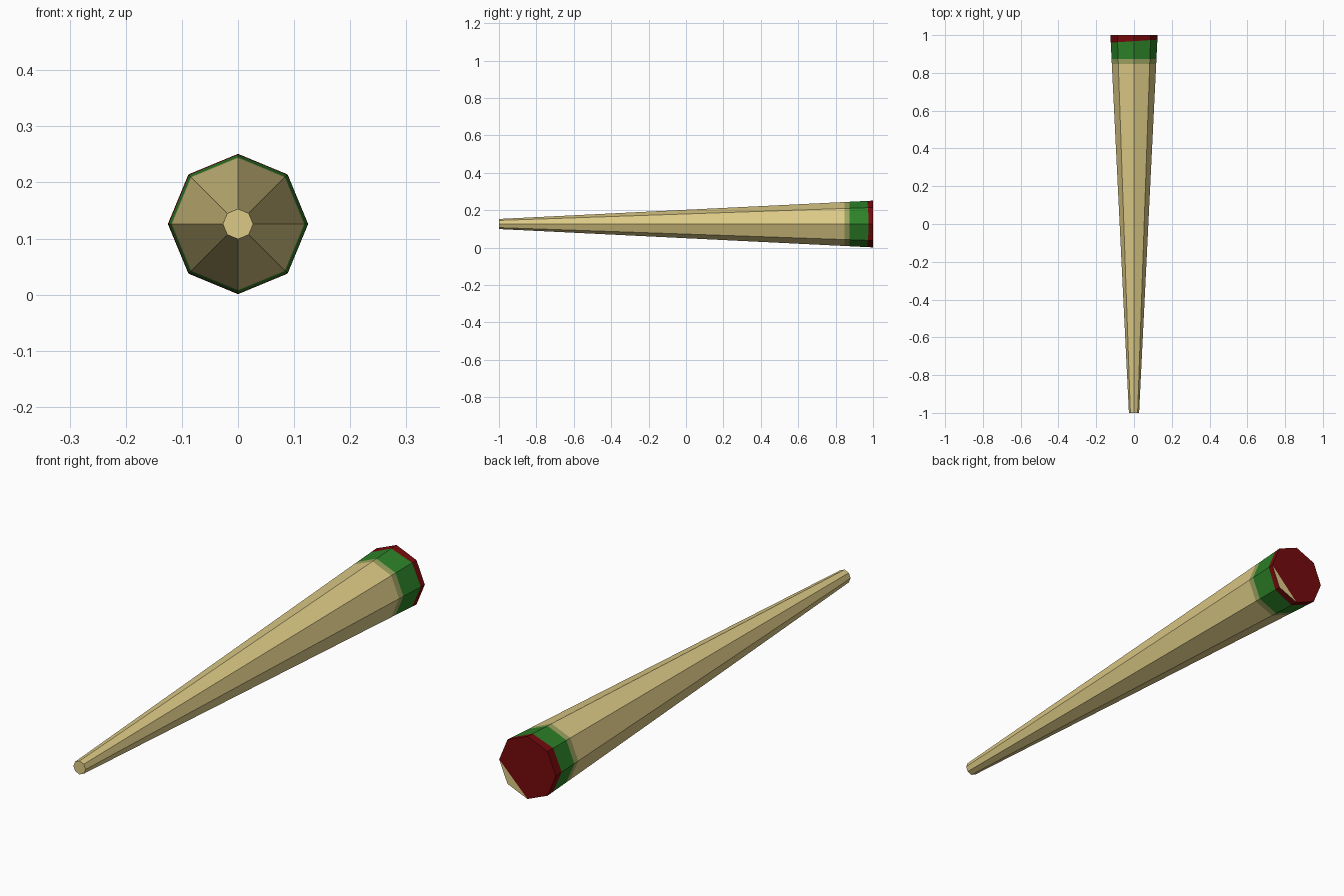
import bpy, bmesh, math

if "Cube" in bpy.data.objects:
    bpy.data.objects.remove(bpy.data.objects["Cube"])

SIDES = 8
R_TIP, R_END, ZC = 0.027, 0.125, 0.126


def material(name, rgb):
    m = bpy.data.materials.new(name)
    m.diffuse_color = (*rgb, 1)
    m.use_nodes = True
    m.node_tree.nodes["Principled BSDF"].inputs["Base Color"].default_value = m.diffuse_color
    return m


TAN, PALE, GREEN, RED = range(4)
mats = [material("tan", (0.72, 0.59, 0.24)),
        material("pale_green", (0.34, 0.37, 0.12)),
        material("green", (0.026, 0.22, 0.021)),
        material("dark_red", (0.18, 0.003, 0.004))]

# Rings along the taper: y position, sideways tilt of the paint line
rings = [(-1.0, 0), (0.848, 0), (0.874, 0), (0.968, 0.008), (1.0, 0)]
bands = [TAN, PALE, GREEN, RED]

bm = bmesh.new()
loops = []
for y0, tilt in rings:
    loop = []
    for i in range(SIDES):
        a = 2 * math.pi * i / SIDES
        y = y0 + tilt * math.cos(a)
        r = R_TIP + (R_END - R_TIP) * (y + 1) / 2
        loop.append(bm.verts.new((r * math.cos(a), y, ZC + r * math.sin(a))))
    loops.append(loop)

# Tapered sides, coloured by band
for lo, hi, colour in zip(loops, loops[1:], bands):
    for i in range(SIDES):
        j = (i + 1) % SIDES
        bm.faces.new((lo[i], lo[j], hi[j], hi[i])).material_index = colour

# Narrow tip, and wide end with an unpainted sliver at its lower right
bm.faces.new(loops[0]).material_index = TAN
end = loops[-1]
bm.faces.new(end[:7]).material_index = RED
bm.faces.new((end[6], end[7], end[0])).material_index = TAN

bmesh.ops.recalc_face_normals(bm, faces=bm.faces)
mesh = bpy.data.meshes.new("tapered_stick")
bm.to_mesh(mesh)
bm.free()
for m in mats:
    mesh.materials.append(m)
bpy.context.collection.objects.link(bpy.data.objects.new("tapered_stick", mesh))
